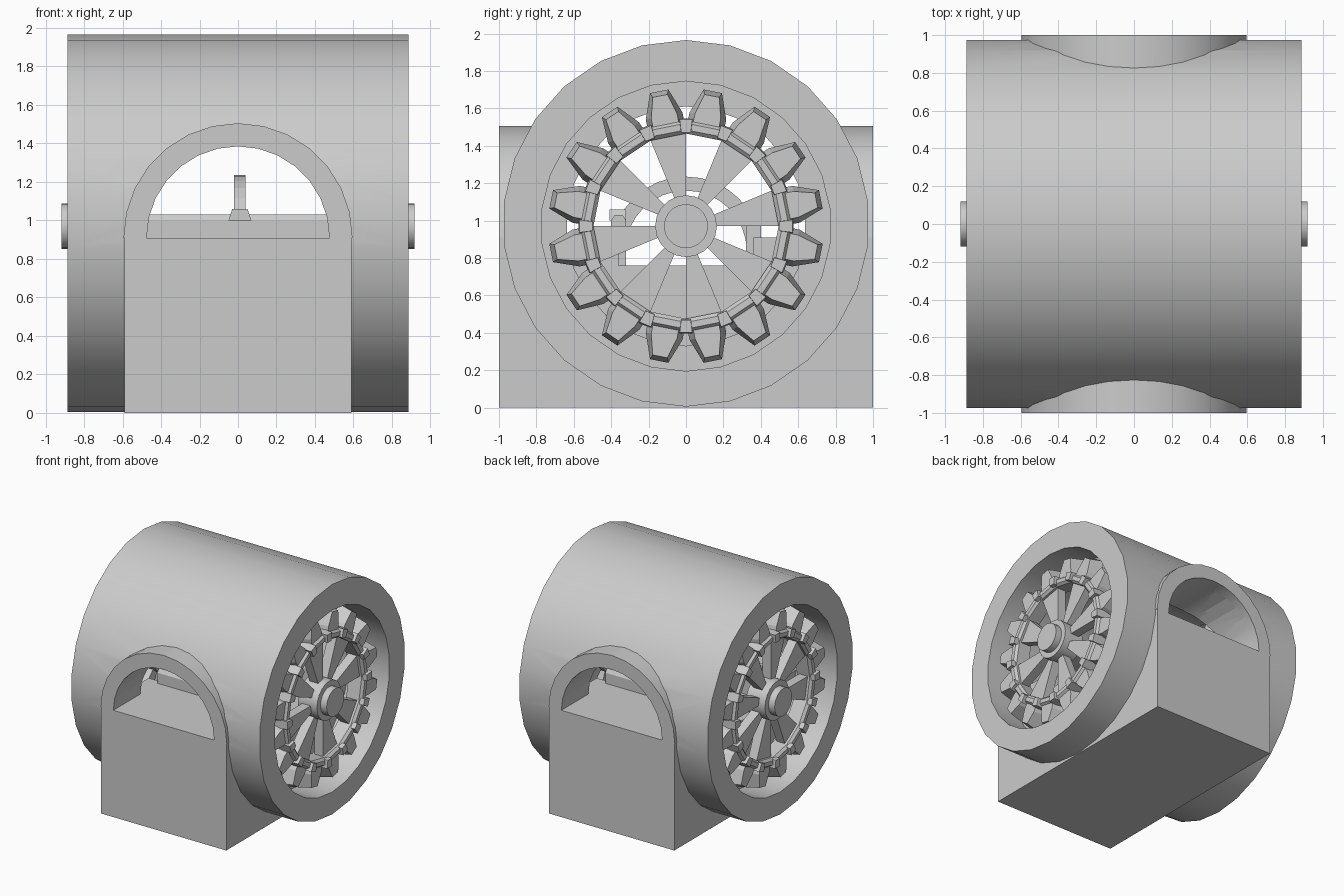
import bpy, bmesh
from math import sin, cos, pi, radians

if "Cube" in bpy.data.objects:
    bpy.data.objects.remove(bpy.data.objects["Cube"])

WZ = 0.97  # wheel axis height


def finish(name, bm, smooth=False, mirror=None):
    bmesh.ops.recalc_face_normals(bm, faces=bm.faces)
    me = bpy.data.meshes.new(name)
    bm.to_mesh(me)
    bm.free()
    ob = bpy.data.objects.new(name, me)
    bpy.context.collection.objects.link(ob)
    if smooth:
        bpy.ops.object.select_all(action='DESELECT')
        ob.select_set(True)
        bpy.context.view_layer.objects.active = ob
        bpy.ops.object.shade_smooth_by_angle(angle=radians(30))
    if mirror is not None:
        m = ob.modifiers.new("Mirror", 'MIRROR')
        m.use_axis = [a in mirror for a in "XYZ"]
        m.use_mirror_merge = False
    return ob


def loft(bm, a, b):
    # closed solid between two matching outlines
    va, vb = [bm.verts.new(p) for p in a], [bm.verts.new(p) for p in b]
    n = len(a)
    bm.faces.new(va)
    bm.faces.new(vb[::-1])
    for i in range(n):
        bm.faces.new((va[i], va[(i + 1) % n], vb[(i + 1) % n], vb[i]))


def box(bm, x0, x1, y0, y1, z0, z1):
    q = [(x0, y0), (x1, y0), (x1, y1), (x0, y1)]
    loft(bm, [(x, y, z0) for x, y in q], [(x, y, z1) for x, y in q])


def polar(x, r, a, t=0.0, zc=WZ):
    # a = angle from +y towards z, t = sideways offset
    return (x, r * cos(a) - t * sin(a), zc + r * sin(a) + t * cos(a))


def lathe(bm, prof, n, start=pi / 2):
    # closed profile of (x, radius, centre height) spun around x
    rings = [[bm.verts.new(polar(x, r, start + 2 * pi * i / n, 0, zc)) for x, r, zc in prof]
             for i in range(n)]
    k = len(prof)
    for i in range(n):
        p, q = rings[i], rings[(i + 1) % n]
        for j in range(k):
            bm.faces.new((p[j], p[(j + 1) % k], q[(j + 1) % k], q[j]))


def disc(bm, x0, x1, r0, r1, n):
    loft(bm, [polar(x0, r0, 2 * pi * i / n) for i in range(n)],
         [polar(x1, r1, 2 * pi * i / n) for i in range(n)])


def arc(r, n=14, zc=0.91):
    return [(r * cos(pi * i / n), zc + r * sin(pi * i / n)) for i in range(n + 1)]


def cut(ob, cutter):
    m = ob.modifiers.new("Cut", 'BOOLEAN')
    m.operation = 'DIFFERENCE'
    m.solver = 'EXACT'
    m.object = cutter


# cutters: tunnel opening and drum bore
bm = bmesh.new()
loft(bm, [(x, -1.3, z) for x, z in arc(0.475)], [(x, 1.3, z) for x, z in arc(0.475)])
tunnel = finish("tunnel_cutter", bm)
bm = bmesh.new()
disc(bm, -0.8, 0.8, 0.65, 0.65, 26)
bore = finish("bore_cutter", bm)
for c in (tunnel, bore):
    c.hide_render = True
    c.display_type = 'WIRE'

# hollow drum with a wheel recess at each end
bm = bmesh.new()
lathe(bm, [(-0.887, 0.98, 0.985), (0.887, 0.98, 0.985), (0.887, 0.775, WZ), (0.62, 0.775, WZ),
           (0.62, 0.64, WZ), (-0.62, 0.64, WZ), (-0.62, 0.775, WZ), (-0.887, 0.775, WZ)], 26)
drum = finish("drum", bm, True)
cut(drum, tunnel)

# arched tunnel shell, cleared inside the drum
bm = bmesh.new()
outline = arc(0.595) + arc(0.475)[::-1]
loft(bm, [(x, -1, z) for x, z in outline], [(x, 1, z) for x, z in outline])
arch = finish("tunnel_arch", bm, True)
cut(arch, bore)

# base block with a sunken middle
bm = bmesh.new()
side = [(-1, 0), (1, 0), (1, 0.91), (0.36, 0.91), (0.36, 0.76),
        (-0.36, 0.76), (-0.36, 0.91), (-1, 0.91)]
loft(bm, [(-0.59, y, z) for y, z in side], [(0.59, y, z) for y, z in side])
finish("base_block", bm)

# rails either side of the sunken middle
bm = bmesh.new()
rail = [(0.32, 0.76), (0.40, 0.76), (0.40, 1.0), (0.38, 1.03), (0.34, 1.03), (0.32, 1.0)]
loft(bm, [(-0.48, y, z) for y, z in rail], [(0.48, y, z) for y, z in rail])
finish("rail", bm, mirror="Y")

# hoop standing across the rails, with small feet
bm = bmesh.new()
outline = arc(0.40, 16, 0.835) + arc(0.325, 16, 0.835)[::-1]
loft(bm, [(-0.02, y, z) for y, z in outline], [(0.04, y, z) for y, z in outline])
finish("hoop", bm)
bm = bmesh.new()
foot = [(-0.05, 1.0), (0.07, 1.0), (0.05, 1.06), (-0.03, 1.06)]
loft(bm, [(x, 0.32, z) for x, z in foot], [(x, 0.41, z) for x, z in foot])
finish("hoop_foot", bm, mirror="Y")

# wheel hub and axle cap
bm = bmesh.new()
disc(bm, 0.68, 0.86, 0.165, 0.165, 20)
finish("wheel_hub", bm, True, "X")
bm = bmesh.new()
disc(bm, 0.80, 0.918, 0.118, 0.118, 20)
finish("axle_cap", bm, True, "X")

# wheel spokes: eight wedges
bm = bmesh.new()
for i in range(8):
    a, b = i * pi / 4, i * pi / 4 + pi / 8
    q = [(0.12, a), (0.51, a), (0.51, b), (0.12, b)]
    loft(bm, [polar(0.72, r, t) for r, t in q], [polar(0.80, r, t) for r, t in q])
finish("wheel_spokes", bm, mirror="X")

# wheel rim
bm = bmesh.new()
lathe(bm, [(0.70, 0.565, WZ), (0.82, 0.565, WZ), (0.84, 0.55, WZ),
           (0.84, 0.515, WZ), (0.82, 0.495, WZ), (0.70, 0.495, WZ)], 16)
finish("wheel_rim", bm, mirror="X")

# rim studs and tapered teeth
studs, teeth = bmesh.new(), bmesh.new()
for i in range(16):
    a = i * pi / 8
    q = [(0.495, -0.03), (0.575, -0.04), (0.575, 0.04), (0.495, 0.03)]
    loft(studs, [polar(0.70, r, a, t) for r, t in q],
         [polar(0.865, 0.535 + (r - 0.535) * 0.85, a, t * 0.85) for r, t in q])
    a += pi / 16
    back = [(0.54, -0.10), (0.60, -0.10), (0.735, -0.05),
            (0.735, 0.05), (0.60, 0.10), (0.54, 0.10)]
    front = [(0.54, -0.07), (0.60, -0.07), (0.71, -0.04),
             (0.71, 0.04), (0.60, 0.07), (0.54, 0.07)]
    loft(teeth, [polar(0.70, r, a, t) for r, t in back],
         [polar(0.82, r, a, t) for r, t in front])
finish("rim_studs", studs, mirror="X")
finish("wheel_teeth", teeth, mirror="X")
